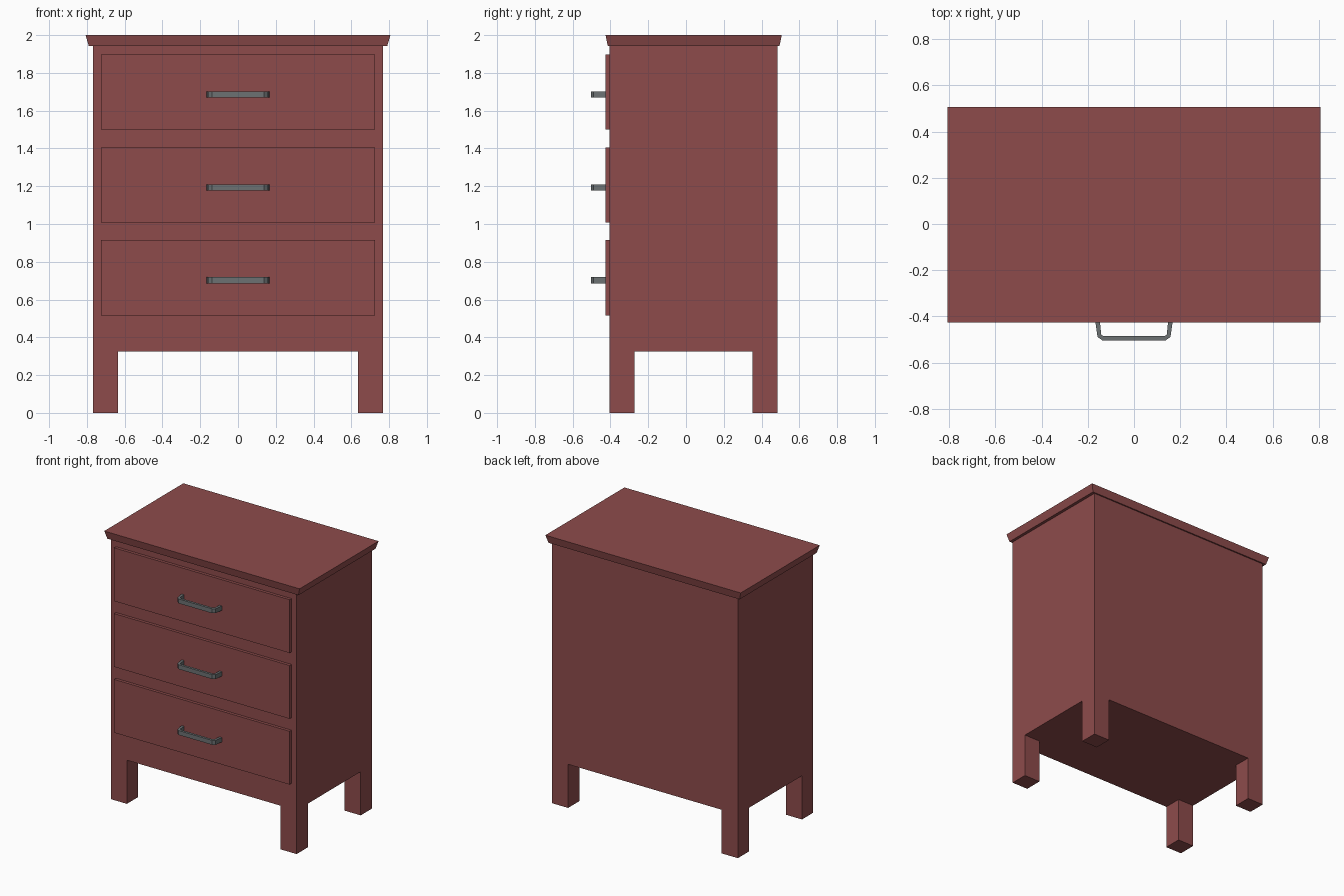
import bpy, bmesh
from mathutils import Vector

if "Cube" in bpy.data.objects:
    bpy.data.objects.remove(bpy.data.objects["Cube"])


def material(name, rgb):
    m = bpy.data.materials.new(name)
    m.diffuse_color = (*rgb, 1)
    m.use_nodes = True
    m.node_tree.nodes["Principled BSDF"].inputs["Base Color"].default_value = m.diffuse_color
    return m


WOOD = material("red brown wood", (0.27, 0.071, 0.071))
METAL = material("grey metal", (0.15, 0.165, 0.17))


def finish(name, bm, mat):
    bmesh.ops.recalc_face_normals(bm, faces=bm.faces)
    me = bpy.data.meshes.new(name)
    bm.to_mesh(me)
    bm.free()
    me.materials.append(mat)
    ob = bpy.data.objects.new(name, me)
    bpy.context.collection.objects.link(ob)
    return ob


def box(lo, hi):
    bm = bmesh.new()
    bmesh.ops.create_cube(bm, size=1)
    lo, hi = Vector(lo), Vector(hi)
    for v in bm.verts:
        v.co = (lo + hi) / 2 + v.co * (hi - lo)
    return bm


HX, Y0, Y1 = 0.768, -0.405, 0.485      # carcass half width, front, back
LEG, BASE, TOP = 0.133, 0.326, 1.943   # leg width, carcass bottom and top

# Carcass with four legs pulled down from its bottom corners
bm = box((-HX, Y0, BASE), (HX, Y1, TOP))
for co, no in (((LEG - HX, 0, 0), (1, 0, 0)), ((HX - LEG, 0, 0), (1, 0, 0)),
               ((0, Y0 + LEG, 0), (0, 1, 0)), ((0, Y1 - LEG, 0), (0, 1, 0))):
    bmesh.ops.bisect_plane(bm, geom=bm.verts[:] + bm.edges[:] + bm.faces[:],
                           plane_co=co, plane_no=no)
bm.normal_update()
corners = []
for f in bm.faces:
    c = f.calc_center_median()
    if f.normal.z < -0.9 and abs(c.x) > HX - LEG and not Y0 + LEG < c.y < Y1 - LEG:
        corners.append(f)
for f in corners:
    new = bmesh.ops.extrude_discrete_faces(bm, faces=[f])["faces"]
    bmesh.ops.translate(bm, verts=new[0].verts[:], vec=(0, 0, -BASE))
bmesh.ops.remove_doubles(bm, verts=bm.verts, dist=1e-5)
bmesh.ops.dissolve_limit(bm, angle_limit=0.01, verts=bm.verts, edges=bm.edges)
finish("carcass_and_legs", bm, WOOD)

# Top slab, flaring out towards its upper edge
bm = box((-0.807, -0.426, TOP), (0.807, 0.507, 2.0))
for v in bm.verts:
    if v.co.z < 1.97:
        v.co.x *= 0.79 / 0.807
        v.co.y += 0.012 if v.co.y < 0 else -0.012
finish("top_slab", bm, WOOD)

# Half of the handle outline seen from above; the other half is mirrored
outer = [(-0.168, -0.42), (-0.158, -0.489), (-0.137, -0.504)]
inner = [(-0.148, -0.42), (-0.142, -0.479), (-0.131, -0.486)]


def mirrored(pts):
    return pts + [(-x, y) for x, y in reversed(pts)]


def handle(z, h=0.0165):
    bm = bmesh.new()
    rings = []
    for (ox, oy), (ix, iy) in zip(mirrored(outer), mirrored(inner)):
        rings.append([bm.verts.new(p) for p in (
            (ox, oy, z - h), (ox, oy, z + h), (ix, iy, z + h), (ix, iy, z - h))])
    for a, b in zip(rings, rings[1:]):
        for i in range(4):
            j = (i + 1) % 4
            bm.faces.new((a[i], a[j], b[j], b[i]))
    bm.faces.new(rings[0])
    bm.faces.new(rings[-1])
    return bm


# Three drawers, each with a handle
for n, place in enumerate(("lower", "middle", "upper")):
    z = 0.715 + n * 0.4915
    finish(place + "_drawer_front",
           box((-0.725, -0.427, z - 0.199), (0.725, Y0 + 0.01, z + 0.199)), WOOD)
    finish(place + "_handle", handle(z - 0.013), METAL)
